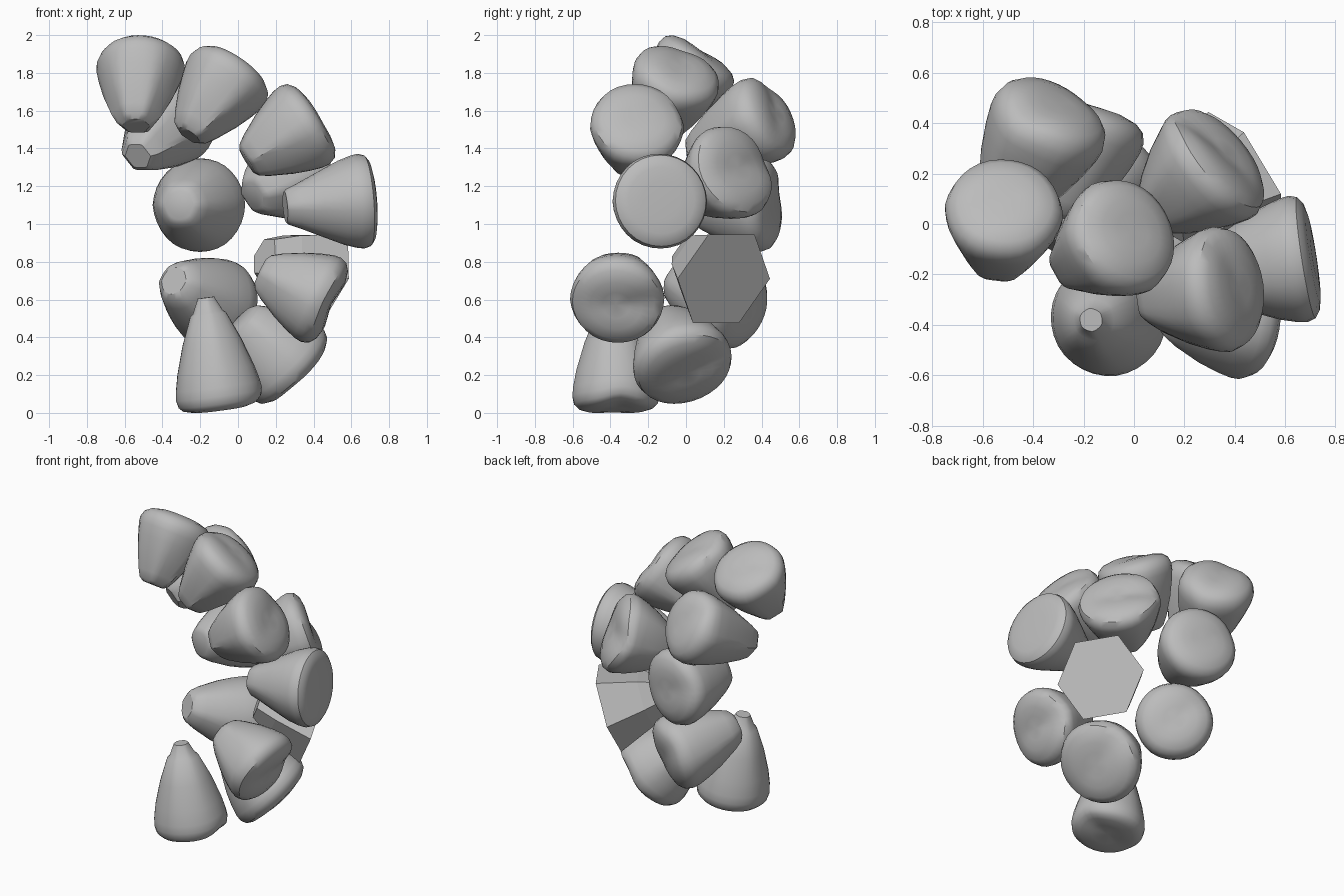
import bpy, bmesh, math
from mathutils import Vector

cube = bpy.data.objects.get("Cube")
if cube:
    bpy.data.objects.remove(cube, do_unlink=True)

grey = bpy.data.materials.new("plain_grey")
grey.use_nodes = True
grey.diffuse_color = (0.5, 0.5, 0.5, 1)
grey.node_tree.nodes["Principled BSDF"].inputs["Base Color"].default_value = (0.5, 0.5, 0.5, 1)

# Side profiles from narrow tip to broad rounded face: (height, radius)
BODY = [(.4, .7), (.65, .9), (.8, .98), (.88, 1), (.95, .96), (.99, .86), (1.01, .7), (1.02, .4)]
CONE = [(0, .34), (.03, .4), (.15, .49)] + BODY
NECK = [(0, .2), (.13, .36), (.15, .43)] + BODY
PLUMP = [(0, .32), (.04, .44), (.15, .57), (.4, .79), (.6, .92), (.75, .99), (.84, 1),
         (.93, .94), (.99, .8), (1.03, .55), (1.045, .3)]
BLOCK = [(0, .38), (.35, .65), (1, 1)]


def hexagon(angle):
    """Radius of a unit hexagon, relative to its corners."""
    step = math.pi / 3
    return math.cos(step / 2) / math.cos(angle % step - step / 2)


def kernel(name, tip, face, radius, profile, groove=0, turn=0, facet=0.4, sides=32):
    """Blunt cone from tip to face, faceted near the tip, creased on the face."""
    tip, face = Vector(tip), Vector(face)
    axis = face - tip
    turn = math.radians(turn)
    bm = bmesh.new()

    def point(x, y, h):
        across = (y * math.cos(turn) - x * math.sin(turn)) / radius
        along = (x * math.cos(turn) + y * math.sin(turn)) / radius
        dent = groove * math.exp(-(across / .38) ** 2) * (.6 + .4 * along)
        fade = max(0, (h - .6) / .4)
        return bm.verts.new((x, y, h * axis.length - dent * fade))

    rings = []
    for h, r in profile:
        ring = []
        for i in range(sides):
            a = math.tau * i / sides
            blend = facet * max(0, 1 - h) if sides > 6 else 0
            rr = radius * r * (1 - blend + blend * hexagon(a))
            ring.append(point(rr * math.cos(a), rr * math.sin(a), h))
        rings.append(ring)
    for low, high in zip(rings, rings[1:]):
        for i in range(sides):
            j = (i + 1) % sides
            bm.faces.new((low[i], low[j], high[j], high[i]))
    bm.faces.new(rings[0][::-1])
    if sides > 6:
        mid = point(0, 0, profile[-1][0])
        for i in range(sides):
            bm.faces.new((rings[-1][i], rings[-1][(i + 1) % sides], mid))
    else:
        bm.faces.new(rings[-1])

    mesh = bpy.data.meshes.new(name)
    bm.to_mesh(mesh)
    bm.free()
    mesh.materials.append(grey)
    obj = bpy.data.objects.new(name, mesh)
    bpy.context.collection.objects.link(obj)
    obj.location = tip
    obj.rotation_euler = axis.to_track_quat('Z', 'Y').to_euler()
    bpy.context.view_layer.objects.active = obj
    obj.select_set(True)
    if sides > 6:
        bpy.ops.object.shade_smooth_by_angle(angle=math.radians(35))
    obj.select_set(False)


# Upper kernels
kernel("top_right_kernel", (-.54, -.16, 1.52), (-.51, .09, 1.9), .235, PLUMP, .02, 30, 1)
kernel("top_middle_kernel", (-.26, -.17, 1.47), (-.01, -.03, 1.83), .24, PLUMP, .02, 60, 1)
kernel("upper_left_kernel", (.05, -.3, 1.33), (.41, -.25, 1.56), .25, PLUMP, .02, 20, .8)
kernel("upper_back_kernel", (-.53, .04, 1.36), (-.3, .47, 1.59), .24, PLUMP, .03, 60, 1)

# Middle kernels
kernel("back_left_kernel", (.08, .04, 1.15), (.37, .28, 1.3), .26, PLUMP, .04, 10, .8)
kernel("left_kernel", (.25, -.2, 1.09), (.705, -.13, 1.125), .253, CONE)
kernel("back_kernel", (-.31, .03, 1.1), (-.18, .46, 1.1), .25, PLUMP, .02, 20)

# Lower kernels
kernel("lower_back_kernel", (-.34, -.07, .7), (-.07, .32, .55), .245, PLUMP, .02, 40)
kernel("faceted_block", (.14, .02, .83), (.44, .2, .71), .285, BLOCK, sides=6)
kernel("lower_left_kernel", (.12, -.34, .75), (.5, -.37, .57), .25, PLUMP, .04, 0, .6)
kernel("bottom_left_kernel", (.02, -.1, .5), (.31, .0, .21), .268, PLUMP, .03, 35)
kernel("bottom_front_kernel", (-.17, -.38, .61), (-.09, -.37, .02), .232, NECK, .03, 90)
